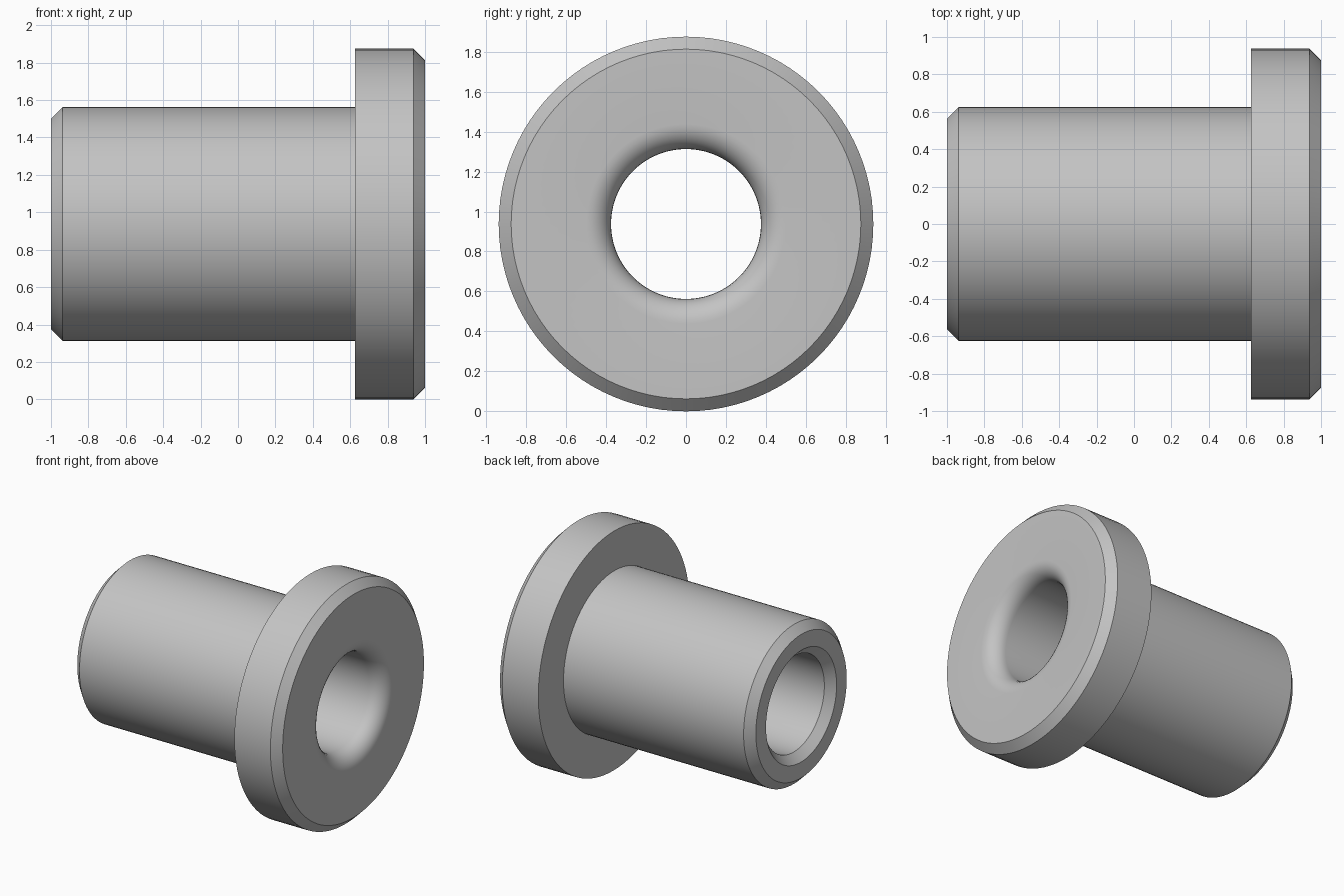
import bpy, bmesh, math
from mathutils import Matrix, Vector

cube = bpy.data.objects.get("Cube")
if cube:
    bpy.data.objects.remove(cube, do_unlink=True)

FLANGE_R, SHANK_R, BORE_R = 0.9375, 0.625, 0.375
CHAMFER, FILLET = 0.0625, 0.125
SEGMENTS = 96

# Plain grey metal
metal = bpy.data.materials.new("grey_metal")
metal.use_nodes = True
grey = (0.55, 0.55, 0.55, 1)
metal.diffuse_color = grey
metal.node_tree.nodes["Principled BSDF"].inputs["Base Color"].default_value = grey

# Closed half section as (along axis, radius): outside, then through the bore
profile = [
    (-1, BORE_R + CHAMFER), (-1, SHANK_R - CHAMFER), (-1 + CHAMFER, SHANK_R),
    (0.625, SHANK_R), (0.625, FLANGE_R),
    (1 - CHAMFER, FLANGE_R), (1, FLANGE_R - CHAMFER),
]
# Rounded mouth of the bore in the flange face
for i in range(9):
    a = math.pi / 2 * i / 8
    profile.append((1 - FILLET + FILLET * math.cos(a),
                    BORE_R + FILLET - FILLET * math.sin(a)))
# Countersink at the shank end
profile.append((-1 + CHAMFER, BORE_R))

# Turn the section about the x axis
bm = bmesh.new()
rings = []
for s in range(SEGMENTS):
    turn = Matrix.Rotation(2 * math.pi * s / SEGMENTS, 3, 'X')
    rings.append([bm.verts.new(turn @ Vector((x, 0, r)) + Vector((0, 0, FLANGE_R)))
                  for x, r in profile])
count = len(profile)
for s in range(SEGMENTS):
    a, b = rings[s], rings[(s + 1) % SEGMENTS]
    for i in range(count):
        j = (i + 1) % count
        bm.faces.new((a[i], a[j], b[j], b[i]))
bmesh.ops.recalc_face_normals(bm, faces=bm.faces)
mesh = bpy.data.meshes.new("flanged_bushing")
bm.to_mesh(mesh)
bm.free()
mesh.materials.append(metal)

bushing = bpy.data.objects.new("flanged_bushing", mesh)
bpy.context.collection.objects.link(bushing)
bpy.ops.object.select_all(action='DESELECT')
bushing.select_set(True)
bpy.context.view_layer.objects.active = bushing
bpy.ops.object.shade_smooth_by_angle(angle=math.radians(30))
